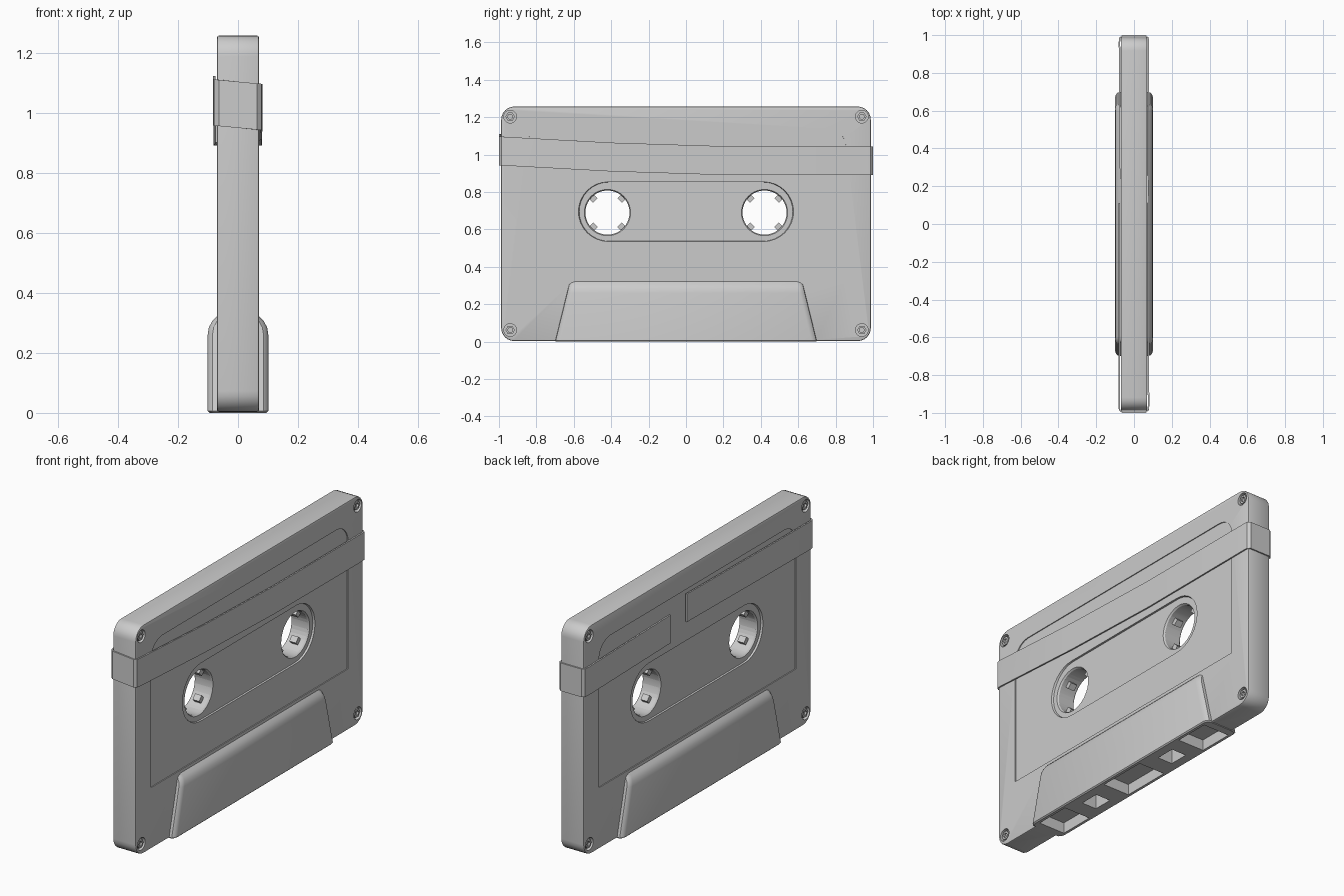
import bpy, bmesh, math
from math import sin, cos, pi

if "Cube" in bpy.data.objects:
    bpy.data.objects.remove(bpy.data.objects["Cube"])


def mesh_object(name, bm):
    bmesh.ops.recalc_face_normals(bm, faces=bm.faces)
    me = bpy.data.meshes.new(name)
    bm.to_mesh(me)
    bm.free()
    ob = bpy.data.objects.new(name, me)
    bpy.context.collection.objects.link(ob)
    return ob


def loft(name, rings, caps=True):
    bm = bmesh.new()
    vs = [[bm.verts.new(p) for p in r] for r in rings]
    n = len(rings[0])
    for a, b in zip(vs, vs[1:]):
        for i in range(n):
            j = (i + 1) % n
            bm.faces.new((a[i], a[j], b[j], b[i]))
    bm.faces.new(vs[0])
    bm.faces.new(vs[-1])
    return mesh_object(name, bm)


def prism(name, pts, x0, x1, inset=1.0):
    # yz outline extruded along x; the x0 end is scaled about its middle
    cy = sum(p[0] for p in pts) / len(pts)
    cz = sum(p[1] for p in pts) / len(pts)
    a = [(x0, cy + (y - cy) * inset, cz + (z - cz) * inset) for y, z in pts]
    return loft(name, [a, [(x1, y, z) for y, z in pts]])


def circle(y, z, r, n=32, start=0.0):
    return [(y + r * cos(start + 2 * pi * i / n), z + r * sin(start + 2 * pi * i / n)) for i in range(n)]


def arc(y, z, r, a0, a1, n=6):
    return [(y + r * cos(math.radians(a0 + (a1 - a0) * i / n)),
             z + r * sin(math.radians(a0 + (a1 - a0) * i / n))) for i in range(n + 1)]


def box(name, x0, x1, y0, y1, z0, z1):
    return prism(name, [(y0, z0), (y1, z0), (y1, z1), (y0, z1)], x0, x1)


def select(ob):
    bpy.ops.object.select_all(action='DESELECT')
    ob.select_set(True)
    bpy.context.view_layer.objects.active = ob


def apply_mod(ob, kind, **props):
    m = ob.modifiers.new(kind, kind)
    for k, v in props.items():
        setattr(m, k, v)
    select(ob)
    bpy.ops.object.modifier_apply(modifier=m.name)


def boolean(ob, other, op='DIFFERENCE'):
    apply_mod(ob, 'BOOLEAN', operation=op, solver='EXACT', object=other)
    bpy.data.objects.remove(other)


def smooth(ob):
    select(ob)
    bpy.ops.object.shade_smooth_by_angle(angle=math.radians(30))


# Main shell: rounded slab
Y, Z0, Z1, R = 0.988, 0.003, 1.257, 0.07
outline = (arc(Y - R, Z0 + R, R, -90, 0) + arc(Y - R, Z1 - R, R, 0, 90)
           + arc(-Y + R, Z1 - R, R, 90, 180) + arc(-Y + R, Z0 + R, R, 180, 270))
shell = prism("cassette_shell", outline, -0.07, 0.07)
apply_mod(shell, 'BEVEL', width=0.007, segments=2, limit_method='ANGLE', angle_limit=math.radians(50))

# Thicker trapezoid along the lower edge
rings = []
for z, w, x in [(0, .695, .095), (.006, .70, .101), (.26, .638, .101), (.285, .632, .097),
                (.305, .627, .086), (.325, .622, .066)]:
    q = [(x, w - .03), (x - .006, w - .012), (min(x - .016, .085), w - .003), (.05, w)]
    half = [(a, -b) for a, b in reversed(q)] + q
    rings.append([(a, b, z) for a, b in half] + [(-a, -b, z) for a, b in half])
boolean(shell, loft("head_bulge", rings), 'UNION')

# Recessed label, window and screw wells on both faces
label = ([(-.86, .335), (.86, .335)] + arc(.76, 1.04, .10, 0, 90)
         + arc(-.76, 1.04, .10, 90, 180))
window = arc(.435, .695, .166, -90, 90, 16) + arc(-.435, .695, .166, 90, 270, 16)
screws = [(sy * .94, z) for sy in (-1, 1) for z in (.062, 1.203)]
for s in (-1, 1):
    boolean(shell, prism("label_cut", label, s * .065, s * .12, .995))
    boolean(shell, prism("window_cut", window, s * .055, s * .12, .95))
    for y, z in screws:
        boolean(shell, prism("screw_cut", circle(y, z, .034, 20), s * .05, s * .12))

# Spool holes with chamfered rims
for sy in (-1, 1):
    boolean(shell, prism("spool_cut", circle(sy * .42, .69, .118, 40), -.15, .15))
    for s in (-1, 1):
        boolean(shell, prism("rim_cut", circle(sy * .42, .69, .127, 40), s * .045, s * .06, .92))

# Openings in the bottom edge
for y, w, x, d in [(-.55, .10, .08, .06), (0, .14, .08, .06), (.55, .10, .08, .06),
                   (-.3, .055, .045, .12), (.3, .055, .045, .12)]:
    boolean(shell, box("edge_cut", -x, x, y - w, y + w, -.05, d))
smooth(shell)

# Drive teeth inside each spool hole
for sy in (-1, 1):
    for k in range(4):
        a = pi / 4 + k * pi / 2
        c, t = cos(a), sin(a)
        pts = [(sy * .42 + r * c - u * t, .69 + r * t + u * c)
               for r, u in [(.092, -.017), (.125, -.017), (.125, .017), (.092, .017)]]
        prism("spool_tooth", pts, -.02, .02)

# Hex screws
for s in (-1, 1):
    for y, z in screws:
        screw = prism("screw", circle(y, z, .025, 6), s * .045, s * .066)
        boolean(screw, prism("socket_cut", circle(y, z, .014, 6), s * .056, s * .1))

# Wrapped strip, overlapping path around the shell (x, y, centre height)
path = [(-.079, .11, 1.045), (-.079, -.5, 1.038), (-.079, -.965, 1.034), (-.076, -.985, 1.033),
        (-.062, -.996, 1.032), (.062, -.996, 1.02), (.074, -.985, 1.019), (.077, -.965, 1.018),
        (.075, -.4, .987), (.074, .2, .968), (.076, .965, .967), (.074, .985, .967),
        (.062, .996, .967), (-.062, .996, .967), (-.074, .985, .967), (-.077, .965, .967),
        (-.071, .24, .977)]
bm = bmesh.new()
rows = [(bm.verts.new((x, y, z - .077)), bm.verts.new((x, y, z + .077))) for x, y, z in path]
for a, b in zip(rows, rows[1:]):
    bm.faces.new((a[0], b[0], b[1], a[1]))
strip = mesh_object("wrapped_strip", bm)
apply_mod(strip, 'SOLIDIFY', thickness=.008, offset=0)
smooth(strip)
